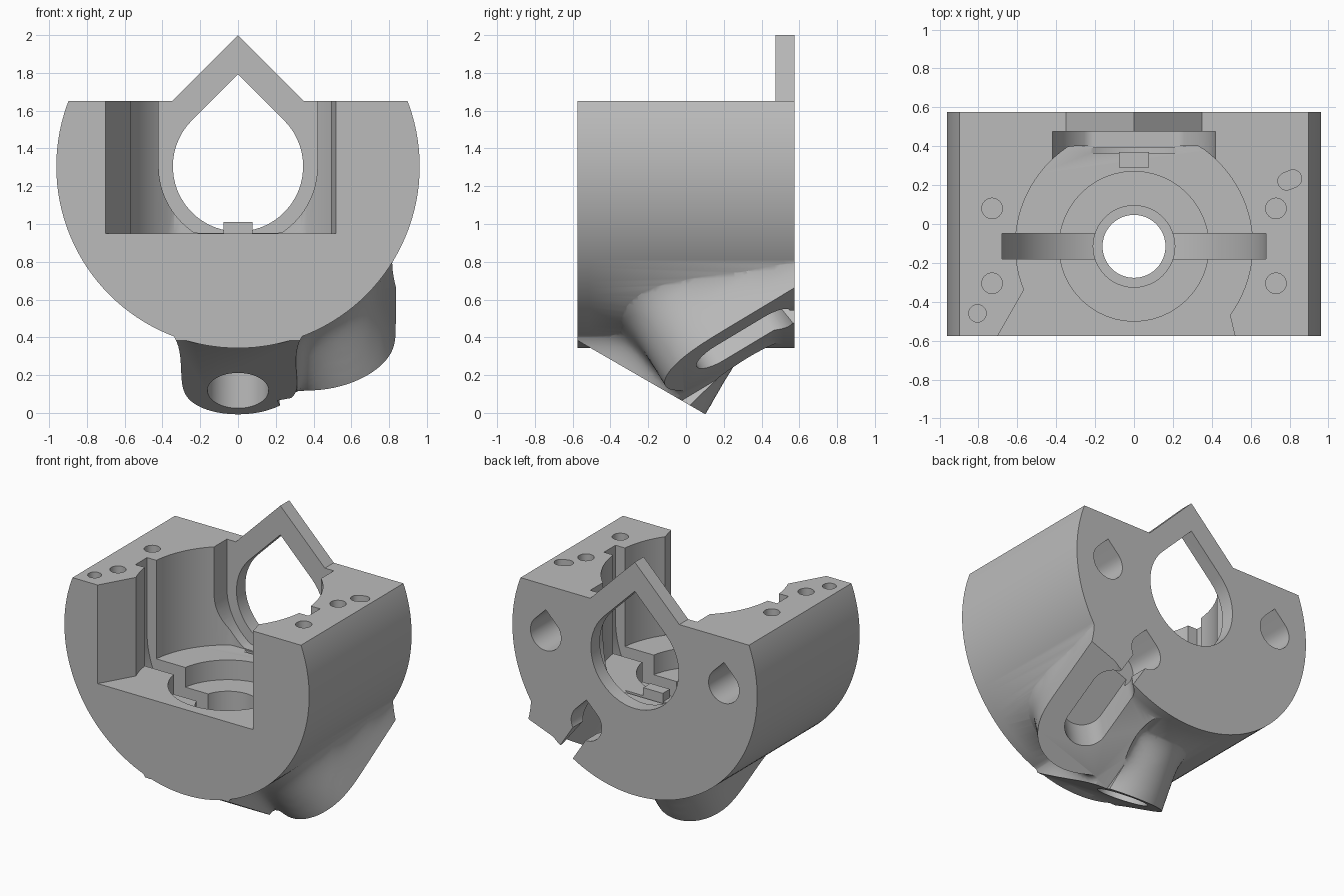
import bpy, bmesh, math
from mathutils import Matrix, Vector

old = bpy.data.objects.get("Cube")
if old:
    bpy.data.objects.remove(old, do_unlink=True)

grey = bpy.data.materials.new("plain_grey")
grey.use_nodes = True
grey.diffuse_color = (0.5, 0.5, 0.5, 1)
grey.node_tree.nodes["Principled BSDF"].inputs["Base Color"].default_value = (0.5, 0.5, 0.5, 1)


# ---- helpers ----
def frame(origin, x, y, z):
    m = Matrix((x, y, z)).transposed().to_4x4()
    m.translation = origin
    return m


def upright(x=0, y=0):
    return Matrix.Translation((x, y, 0))


def facing(x=0, z=0):
    """Profile drawn in x-z, depth along y."""
    return frame((x, 0, z), (1, 0, 0), (0, 0, 1), (0, 1, 0))


def arc(r, a, b, n, cx=0, cy=0):
    angles = [math.radians(a + (b - a) * i / n) for i in range(n + 1)]
    return [(cx + r * math.cos(t), cy + r * math.sin(t)) for t in angles]


def circle(r, n=48):
    return arc(r, 0, 360, n)[:-1]


def stadium(r, length):
    return arc(r, 180, 360, 24) + arc(r, 0, 180, 24, cy=length)


def teardrop(r):
    return arc(r, 135, 405, 40) + [(0, r * math.sqrt(2))]


def u_shape(r, top):
    return arc(r, 180, 360, 48) + [(r, top), (-r, top)]


def rect(x0, x1, y0, y1):
    return [(x0, y0), (x1, y0), (x1, y1), (x0, y1)]


def prism(name, pts, lo, hi, m, bevel=0):
    bm = bmesh.new()
    bottom, top = [[bm.verts.new((p[0], p[1], z)) for p in pts] for z in (lo, hi)]
    bm.faces.new(bottom[::-1])
    bm.faces.new(top)
    for i in range(len(pts)):
        bm.faces.new((bottom[i - 1], bottom[i], top[i], top[i - 1]))
    if bevel:
        rims = [e for e in bm.edges if any(len(f.verts) > 4 for f in e.link_faces)]
        bmesh.ops.bevel(bm, geom=rims, offset=bevel, segments=1, affect='EDGES')
    bm.transform(m)
    if bm.calc_volume(signed=True) < 0:
        bmesh.ops.reverse_faces(bm, faces=bm.faces[:])
    bm.normal_update()
    me = bpy.data.meshes.new(name)
    bm.to_mesh(me)
    bm.free()
    me.materials.append(grey)
    ob = bpy.data.objects.new(name, me)
    bpy.context.collection.objects.link(ob)
    return ob


def activate(ob):
    bpy.ops.object.select_all(action='DESELECT')
    ob.select_set(True)
    bpy.context.view_layer.objects.active = ob


def modify(ob, kind, **settings):
    activate(ob)
    mod = ob.modifiers.new(kind.lower(), kind)
    for key, value in settings.items():
        setattr(mod, key, value)
    bpy.ops.object.modifier_apply(modifier=mod.name)


def combine(ob, other, operation):
    modify(ob, 'BOOLEAN', object=other, operation=operation, solver='EXACT')
    bpy.data.objects.remove(other, do_unlink=True)


def cut(ob, pts, lo, hi, m):
    combine(ob, prism("cutter", pts, lo, hi, m), 'DIFFERENCE')


AXIS = 1.305
BACK = 0.575

# ---- tilted frames of the nozzle and the side duct ----
nozzle = frame((0, -0.144, 0.135), (1, 0, 0), (0, -0.866, 0.5), (0, 0.5, 0.866))
duct_z = Vector((-0.38, -0.6, 1)).normalized()
duct_y = Vector((0, 1, 0.6)).normalized()
duct = frame((0.55, 0.135, 0.29), duct_y.cross(duct_z), duct_y, duct_z)

# ---- blended underside: core, nozzle and duct melted together ----
blend = prism("blend", circle(0.93, 96), -1, 1, facing(z=AXIS))
combine(blend, prism("nozzle", stadium(0.3, 0.75), -0.45, 0.45, nozzle), 'UNION')
combine(blend, prism("duct", stadium(0.3, 0.9), -0.45, 0.45, duct), 'UNION')
modify(blend, 'REMESH', mode='VOXEL', voxel_size=0.035)
modify(blend, 'SMOOTH', factor=0.5, iterations=70)
combine(blend, prism("bounds", rect(-1.2, 1.2, -BACK, BACK), -1, 1.5, upright()), 'INTERSECT')
cut(blend, rect(-3, 3, -3, 3), -3, 0, nozzle)
cut(blend, rect(-0.36, 3, -3, 3), -3, 0, duct)

# ---- drum body with chamfered rims, longer along the depth ----
stretch = facing(z=AXIS) @ Matrix.Scale(1.5, 4, (0, 0, 1))
housing = prism("housing", circle(0.962, 128), -BACK / 1.5, BACK / 1.5, stretch, bevel=0.04)
combine(housing, blend, 'UNION')
cut(housing, rect(-2, 2, -2, 2), 1.65, 3, upright())

# ---- pointed back plate ----
roof = [(-0.4, 1.6), (0.4, 1.6), (0, 2)]
combine(housing, prism("peak", roof, 0.46, BACK, facing()), 'UNION')

# ---- main cavity, open to the front ----
cavity = [(x, min(y, 0.4)) for x, y in arc(0.61, -36, 202, 64, cy=-0.11)]
cavity += [(-0.715, -0.6), (0.525, -0.6)]
clean = [p for i, p in enumerate(cavity)
         if not (p[1] == 0.4 and cavity[i - 1][1] == 0.4 and cavity[i + 1][1] == 0.4)]
cut(housing, clean, 0.95, 1.8, upright())

# ---- stepped bore through the nozzle ----
for radius, floor in ((0.385, 0.81), (0.21, 0.46), (0.162, -0.2)):
    cut(housing, circle(radius), floor, 1.2, upright(0, -0.115))

# ---- disc slot ----
cut(housing, u_shape(0.68, 0.75), -0.18, -0.05, facing(z=1.12))

# ---- back counterbore, its floor groove and the teardrop window ----
seat = [(x, max(y, -0.352)) for x, y in u_shape(0.42, 0.8)]
cut(housing, seat, 0.28, 0.475, facing(z=AXIS))
cut(housing, u_shape(0.42, 0.1), 0.365, 0.39, facing(z=AXIS))
cut(housing, teardrop(0.345), 0.39, 0.7, facing(z=AXIS))

# ---- teardrop sockets in the back ----
for x, z in ((0.7, AXIS), (-0.7, AXIS), (0.38, 0.75)):
    cut(housing, teardrop(0.12), 0.3, 0.7, facing(x, z))

# ---- side duct opening and its cable channel ----
cut(housing, stadium(0.14, 0.3), -0.2, 0.32, duct @ Matrix.Translation((0, 0.05, 0)))
channel = facing(0.38, 0.75) @ Matrix.Rotation(math.radians(-57), 4, 'Z')
cut(housing, rect(0, 0.6, -0.06, 0.06), 0.36, 0.7, channel)

# ---- screw holes and key slot in the top ----
holes = [(s * 0.73, y, 0.053) for s in (-1, 1) for y in (0.08, -0.305)]
holes.append((-0.805, -0.46, 0.045))
for x, y, r in holes:
    cut(housing, circle(r, 24), 1.45, 1.8, upright(x, y))
key = upright(0.785, 0.22) @ Matrix.Rotation(math.radians(-68), 4, 'Z')
cut(housing, stadium(0.045, 0.035), 1.45, 1.8, key)

# ---- locating tab on the cavity floor ----
tab = prism("floor_tab", rect(-0.077, 0.077, 0.29, 0.37), 0.94, 1.01, upright())

for ob in (housing, tab):
    ob.data.materials.clear()
    ob.data.materials.append(grey)
    for face in ob.data.polygons:
        face.material_index = 0
    activate(ob)
    bpy.ops.object.shade_smooth_by_angle(angle=math.radians(35))
